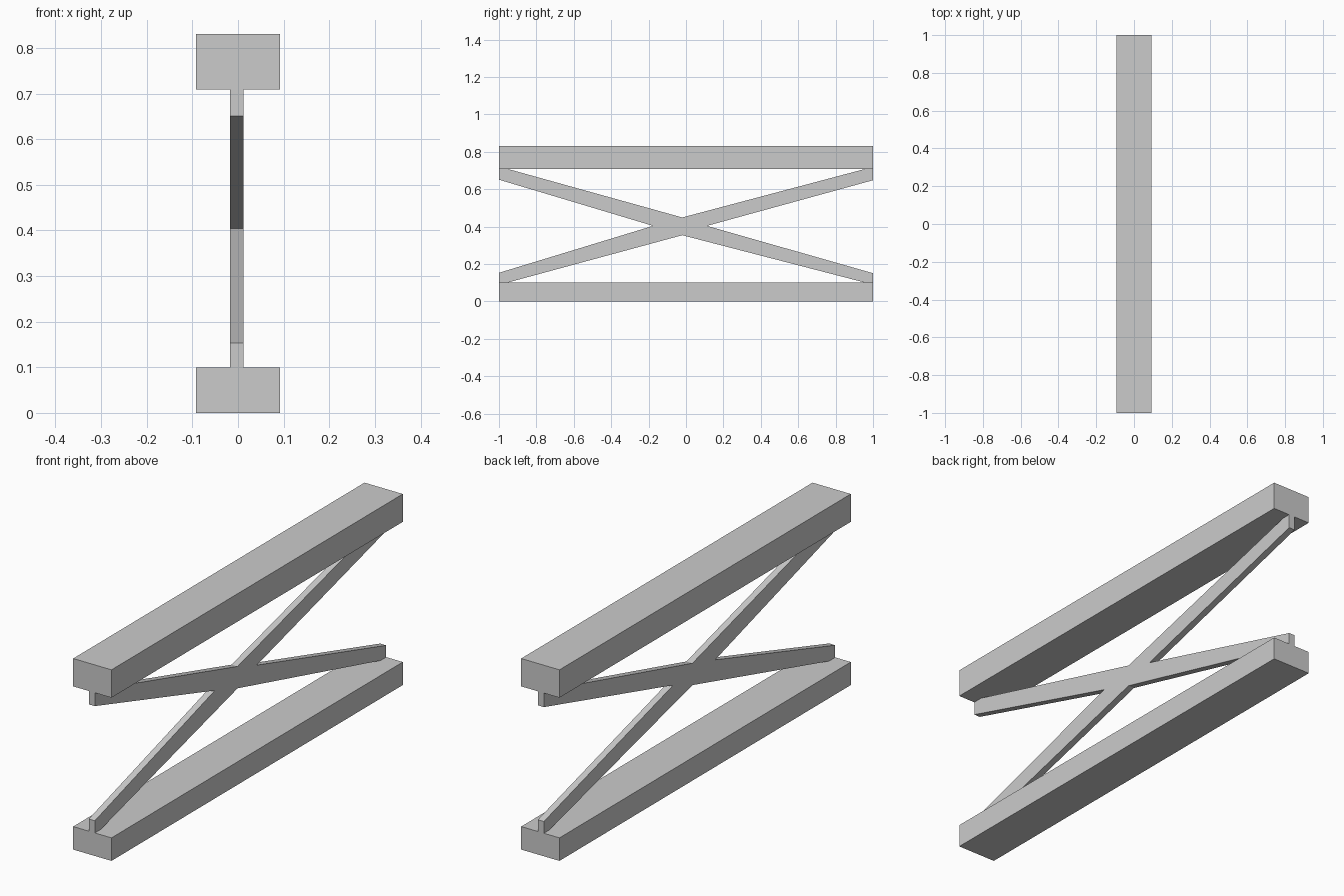
import bpy
import bmesh

cube = bpy.data.objects.get("Cube")
if cube:
    bpy.data.objects.remove(cube, do_unlink=True)

grey = bpy.data.materials.new("plain_grey")
grey.use_nodes = True
COLOUR = (0.6, 0.6, 0.6, 1)
grey.diffuse_color = COLOUR
grey.node_tree.nodes["Principled BSDF"].inputs["Base Color"].default_value = COLOUR


def extrude_profile(name, points, x_min, x_max):
    """Extrude a (y, z) outline along x into a flat-shaded solid."""
    bm = bmesh.new()
    face = bm.faces.new([bm.verts.new((x_min, y, z)) for y, z in points])
    result = bmesh.ops.extrude_face_region(bm, geom=[face])
    moved = [v for v in result["geom"] if isinstance(v, bmesh.types.BMVert)]
    bmesh.ops.translate(bm, verts=moved, vec=(x_max - x_min, 0, 0))
    bmesh.ops.recalc_face_normals(bm, faces=bm.faces[:])
    mesh = bpy.data.meshes.new(name)
    bm.to_mesh(mesh)
    bm.free()
    mesh.materials.append(grey)
    obj = bpy.data.objects.new(name, mesh)
    bpy.context.collection.objects.link(obj)
    return obj


# Long horizontal beams
HALF_WIDTH = 0.092
for name, low, high in (("bottom_beam", 0, 0.1), ("top_beam", 0.709, 0.83)):
    extrude_profile(name, [(-1, low), (1, low), (1, high), (-1, high)],
                    -HALF_WIDTH, HALF_WIDTH)

# Thin crossed brace, slightly off centre, joining the beams
brace = [
    (-1, 0.709), (-0.955, 0.709), (-0.02, 0.449), (0.96, 0.709),
    (1, 0.709), (1, 0.648), (0.112, 0.404), (1, 0.151),
    (1, 0.1), (0.96, 0.1), (-0.02, 0.354), (-0.957, 0.1),
    (-1, 0.1), (-1, 0.153), (-0.176, 0.404), (-1, 0.651),
]
extrude_profile("cross_brace", brace, -0.017, 0.012)
